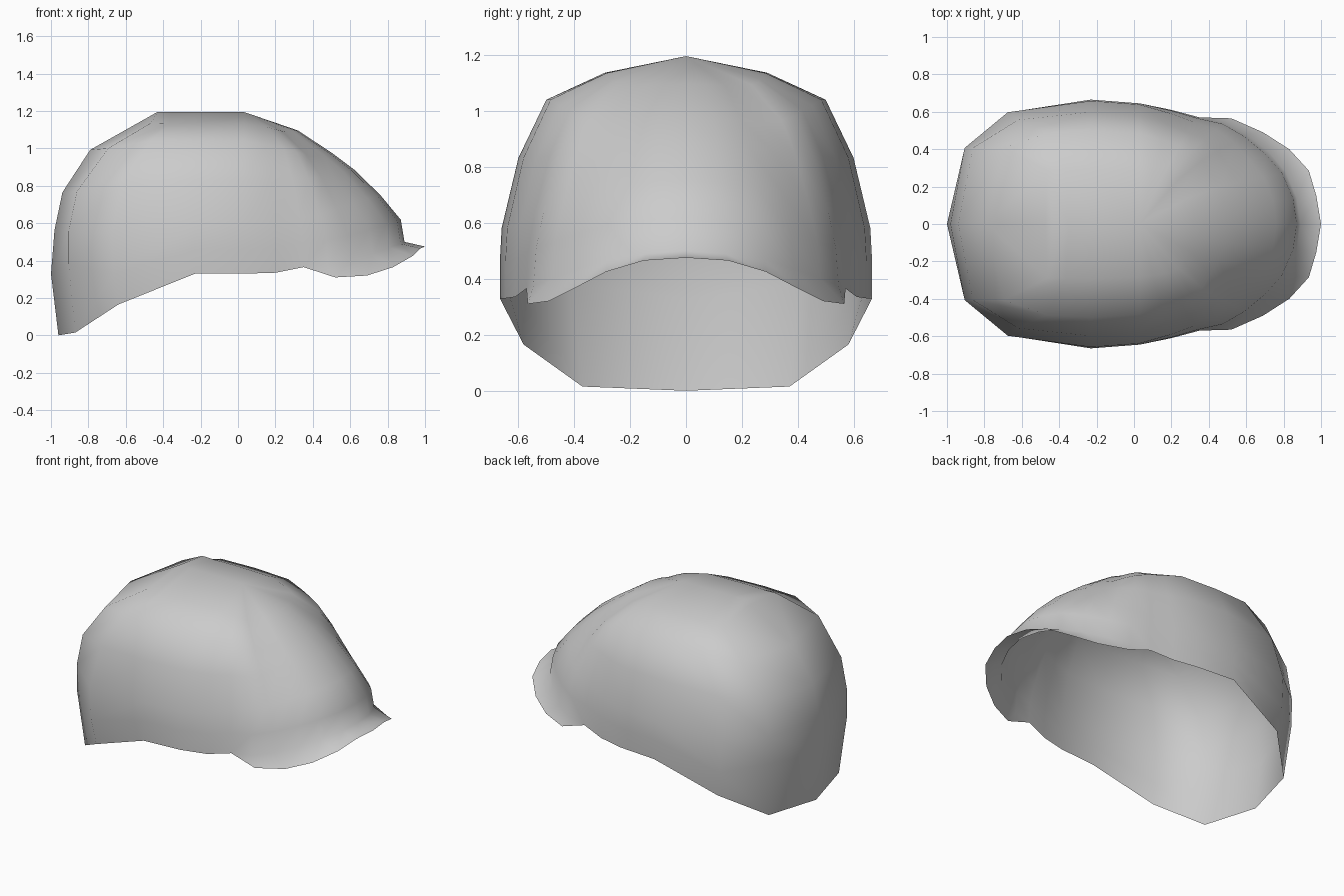
import bpy
import bmesh
from mathutils import Vector

cube = bpy.data.objects.get("Cube")
if cube:
    bpy.data.objects.remove(cube, do_unlink=True)

# Single grey finish
grey = bpy.data.materials.new("plain grey")
grey.use_nodes = True
colour = (0.6, 0.6, 0.6, 1)
grey.diffuse_color = colour
grey.node_tree.nodes["Principled BSDF"].inputs["Base Color"].default_value = colour

# Shell rim on the left half, from back centre to front centre
rim = [(-0.96, 0, 0), (-0.87, 0.37, 0.015), (-0.64, 0.58, 0.165),
       (-0.23, 0.665, 0.33), (0.03, 0.645, 0.33), (0.2, 0.61, 0.335),
       (0.35, 0.57, 0.365), (0.48, 0.545, 0.375), (0.6, 0.48, 0.4),
       (0.72, 0.385, 0.435), (0.81, 0.28, 0.47), (0.87, 0.14, 0.49),
       (0.89, 0, 0.5)]

# Outer edge of the visor, starting at the rim's seventh point
visor = [rim[6], (0.52, 0.565, 0.31), (0.69, 0.49, 0.32), (0.83, 0.4, 0.365),
         (0.935, 0.285, 0.425), (0.975, 0.15, 0.465), (1, 0, 0.475)]

# Meridian profiles from rim to crown, as fractions of the way:
# (lengthwise, sideways, height)
back = [(1, 1, 0), (1.075, 1, 0.275), (1.04, 1, 0.47), (0.96, 1, 0.64),
        (0.68, 1, 0.83), (0.08, 1, 0.98), (0, 0, 1)]
corner = [(1, 1, 0), (1.08, 1.09, 0.31), (1.08, 1.1, 0.46), (0.98, 1.1, 0.64),
          (0.6, 1.1, 0.835), (0.08, 0.78, 0.95), (0, 0, 1)]
flank = [(1, 1, 0), (1.09, 1.03, 0.16), (1.12, 1.03, 0.37), (0.93, 0.96, 0.63),
         (0.4, 0.84, 0.85), (0.05, 0.5, 0.94), (0, 0, 1)]
side = [(1, 1, 0), (1, 1, 0.15), (1, 0.99, 0.29), (0.9, 0.9, 0.58),
        (0.75, 0.75, 0.82), (0.44, 0.44, 0.93), (0, 0, 1)]
front = [(1, 1, 0), (0.977, 0.97, 0.17), (0.85, 0.89, 0.36),
         (0.686, 0.79, 0.557), (0.547, 0.7, 0.686), (0.337, 0.5, 0.857),
         (0, 0, 1)]


def meridian(i):
    """Points from the rim up to the crown ridge for one column."""
    base = Vector(rim[i])
    crown = Vector((min(0.03, base.x), 0, 1.195))
    if i < 3:
        crown.x = (-0.43, -0.43, -0.35)[i]
        profile = (back, corner, flank)[i]
    else:
        t = min(1, max(0, (i - 4) / 5))
        profile = [Vector(p).lerp(Vector(q), t) for p, q in zip(side, front)]
    reach = base - crown
    return [Vector((crown.x + reach.x * p[0], reach.y * p[1],
                    base.z - reach.z * p[2])) for p in profile]


# Half shell with the visor as its lowest front row
bm = bmesh.new()
columns = []
for i in range(len(rim)):
    edge = visor[i - 6] if i >= 6 else rim[i]
    columns.append([bm.verts.new(p) for p in [Vector(edge)] + meridian(i)])
for i, (a, b) in enumerate(zip(columns, columns[1:])):
    for k in range(0 if i >= 6 else 1, len(a) - 1):
        bm.faces.new((a[k], a[k + 1], b[k + 1], b[k]))
bmesh.ops.remove_doubles(bm, verts=bm.verts[:], dist=0.0005)
loose = [v for v in bm.verts if not v.link_faces]
bmesh.ops.delete(bm, geom=loose, context='VERTS')
for face in bm.faces:
    face.smooth = True

mesh = bpy.data.meshes.new("helmet_shell")
bm.to_mesh(mesh)
bm.free()
mesh.materials.append(grey)
helmet = bpy.data.objects.new("helmet_shell", mesh)
bpy.context.collection.objects.link(helmet)

# Mirror to the right half
mirror = helmet.modifiers.new("mirror", 'MIRROR')
mirror.use_axis = (False, True, False)
mirror.use_clip = True
mirror.merge_threshold = 0.001
